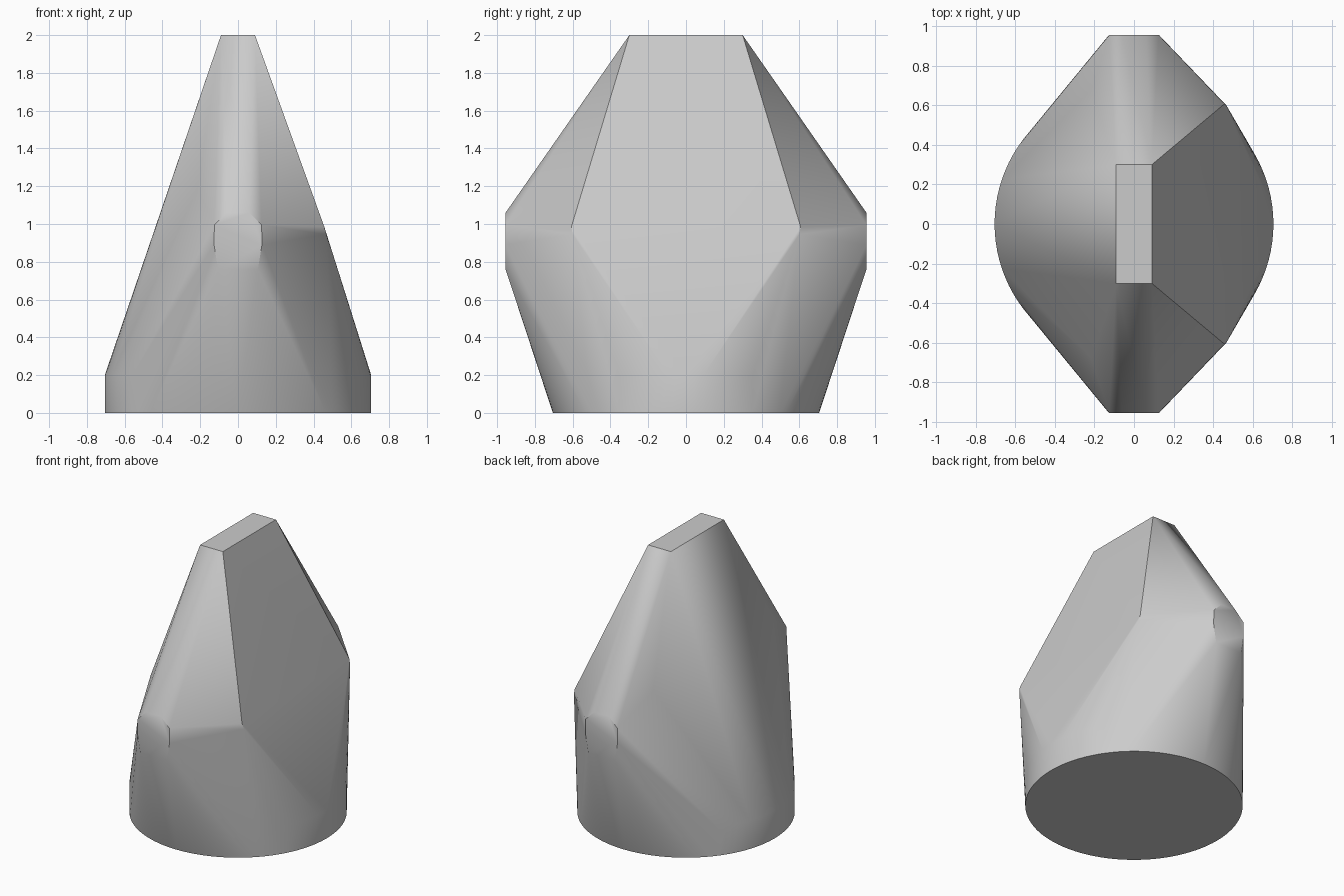
import bpy
import bmesh
import math

cube = bpy.data.objects.get("Cube")
if cube:
    bpy.data.objects.remove(cube, do_unlink=True)

# Plain grey finish
grey = bpy.data.materials.new("plain_grey")
grey.use_nodes = True
colour = (0.6, 0.6, 0.6, 1)
grey.diffuse_color = colour
grey.node_tree.nodes["Principled BSDF"].inputs["Base Color"].default_value = colour

bm = bmesh.new()

# Round base drum
for z in (0, 0.2):
    bmesh.ops.create_circle(bm, segments=96, radius=0.705)
    for v in bm.verts[-96:]:
        v.co.z = z

# Half outline of the end pads, from top to bottom
pad = [(0.06, 1.06), (0.125, 0.995), (0.127, 0.89), (0.115, 0.82), (0.105, 0.76)]

for side in (-1, 1):
    # Narrow top ridge
    for x in (-0.09, 0.09):
        bm.verts.new((x, side * 0.3, 2))
    # End pads
    for x, z in pad:
        for flip in (-1, 1):
            bm.verts.new((flip * x, side * 0.955, z))
    # Shoulder corners: a strong pair on the left, a shallow pair on the right
    bm.verts.new((0.457, side * 0.607, 0.985))
    bm.verts.new((0.467, side * 0.6, 0.945))
    bm.verts.new((-0.215, side * 0.68, 1.18))

# Wrap one skin around all the sections
hull = bmesh.ops.convex_hull(bm, input=bm.verts[:])
spare = {g for g in hull["geom_interior"] + hull["geom_unused"]
         if isinstance(g, bmesh.types.BMVert)}
bmesh.ops.delete(bm, geom=list(spare), context="VERTS")
bmesh.ops.dissolve_limit(bm, angle_limit=math.radians(0.3),
                         verts=bm.verts[:], edges=bm.edges[:])
bmesh.ops.recalc_face_normals(bm, faces=bm.faces[:])

mesh = bpy.data.meshes.new("tapered_body")
bm.to_mesh(mesh)
bm.free()
mesh.materials.append(grey)
body = bpy.data.objects.new("tapered_body", mesh)
bpy.context.collection.objects.link(body)

# Smooth skin with crisp main edges
bpy.ops.object.select_all(action="DESELECT")
body.select_set(True)
bpy.context.view_layer.objects.active = body
bpy.ops.object.shade_smooth_by_angle(angle=math.radians(35))
